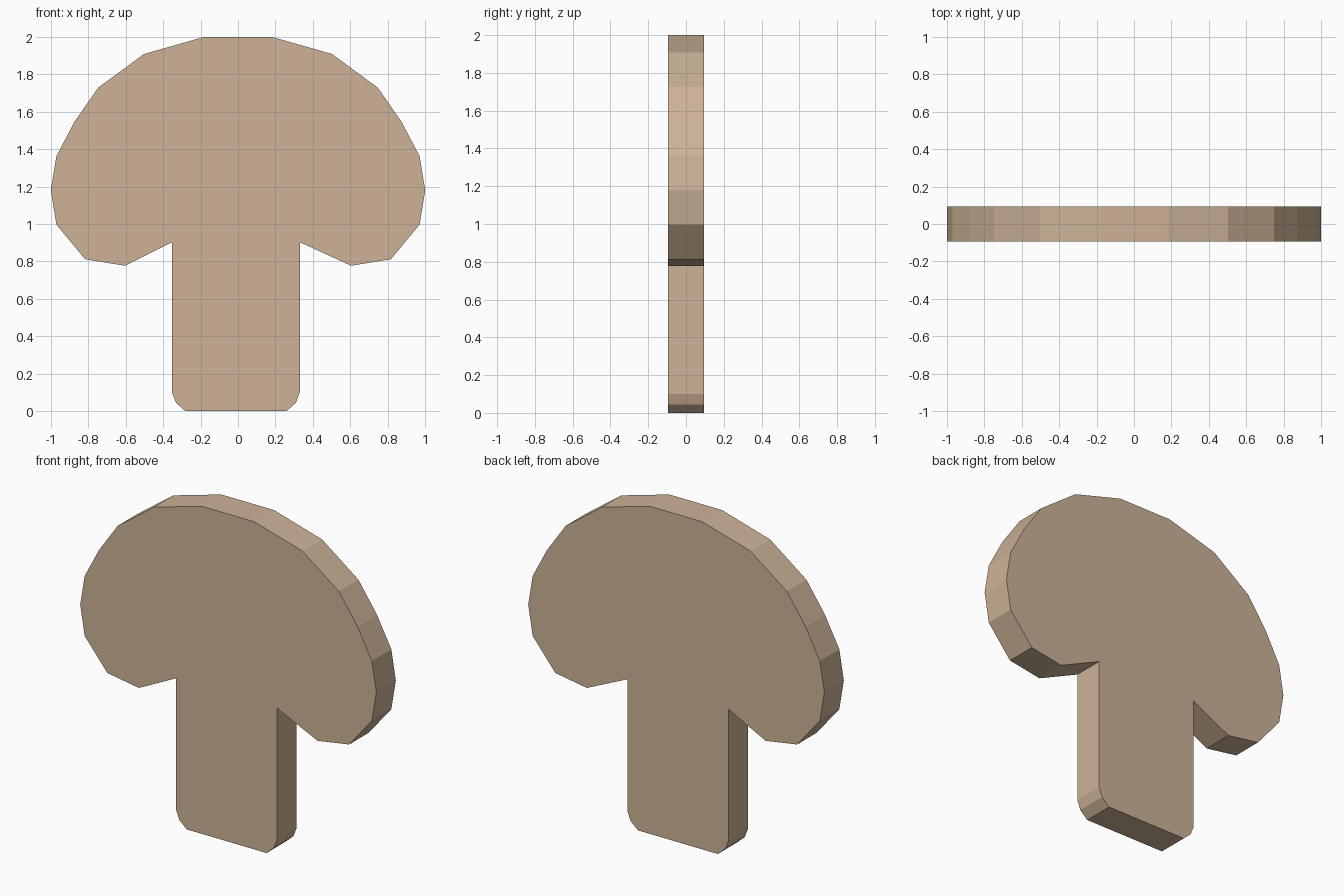
import bpy, bmesh

if "Cube" in bpy.data.objects:
    bpy.data.objects.remove(bpy.data.objects["Cube"])

HALF_DEPTH = 0.094
STEM_X = -0.011          # the stem sits slightly left of the cap
STEM_HALF = 0.341

# Right half of the cap, from the crown down to the rim
cap = [(0.178, 2.0), (0.502, 1.908), (0.747, 1.728), (0.874, 1.545),
       (0.97, 1.362), (1.0, 1.18), (0.97, 0.997), (0.817, 0.812), (0.604, 0.777)]
# Right half of the stem, as (distance from stem axis, z)
stem = [(STEM_HALF, 0.903), (STEM_HALF, 0.10), (0.32, 0.045), (0.27, 0.0)]

# Mirror the halves into one closed silhouette
right = cap + [(STEM_X + x, z) for x, z in stem]
left = [(-x, z) for x, z in cap] + [(STEM_X - x, z) for x, z in stem]
outline = right + left[::-1]

# Extrude the silhouette front to back
bm = bmesh.new()
front = bm.faces.new([bm.verts.new((x, -HALF_DEPTH, z)) for x, z in outline])
ext = bmesh.ops.extrude_face_region(bm, geom=[front], use_keep_orig=True)
back = [v for v in ext["geom"] if isinstance(v, bmesh.types.BMVert)]
bmesh.ops.translate(bm, verts=back, vec=(0, 2 * HALF_DEPTH, 0))
bmesh.ops.recalc_face_normals(bm, faces=bm.faces)

mesh = bpy.data.meshes.new("mushroom_slice")
bm.to_mesh(mesh)
bm.free()
slice_obj = bpy.data.objects.new("mushroom_slice", mesh)
bpy.context.collection.objects.link(slice_obj)

# Tan flesh colour
mat = bpy.data.materials.new("tan")
mat.diffuse_color = (0.61, 0.45, 0.31, 1)
mat.use_nodes = True
mat.node_tree.nodes["Principled BSDF"].inputs["Base Color"].default_value = mat.diffuse_color
mesh.materials.append(mat)
